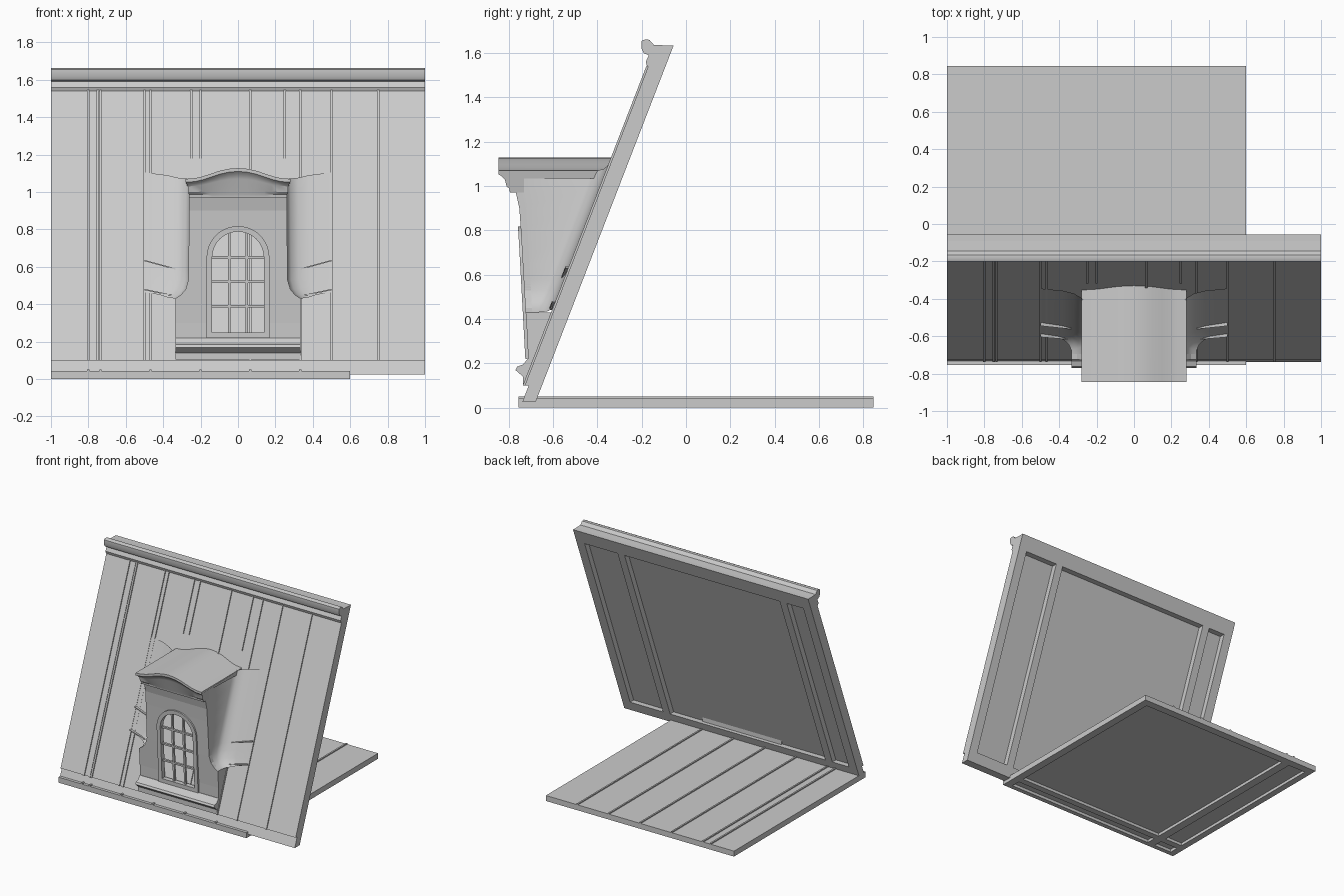
import bpy, bmesh, math

if "Cube" in bpy.data.objects:
    bpy.data.objects.remove(bpy.data.objects["Cube"])


def roof_y(z):                      # front plane of the leaning roof
    return -0.33 + 0.387 * (z - 1.128)


def lerp(table, v):
    for (a, fa), (b, fb) in zip(table, table[1:]):
        if v <= b:
            return fa + (fb - fa) * max(0, (v - a) / (b - a))
    return table[-1][1]


def wall_y(z):                      # gently flared dormer front
    return lerp([(0.1, -0.71), (0.3, -0.715), (0.5, -0.728), (0.8, -0.745), (0.9, -0.752), (0.98, -0.77)], z)


def wall_x(z):                      # dormer half width with shoulders
    return lerp([(0.1, 0.335), (0.43, 0.335), (0.45, 0.305), (0.48, 0.28), (0.53, 0.265), (1.07, 0.26)], z)


def loft(name, rows, closed=True, caps=True, smooth=None):
    bm = bmesh.new()
    grid = [[bm.verts.new(p) for p in r] for r in rows]
    n = len(rows[0])
    for a, b in zip(grid, grid[1:]):
        for i in range(n if closed else n - 1):
            j = (i + 1) % n
            bm.faces.new((a[i], a[j], b[j], b[i]))
    if closed and caps:
        bm.faces.new(grid[0])
        bm.faces.new(grid[-1])
    bmesh.ops.recalc_face_normals(bm, faces=bm.faces)
    me = bpy.data.meshes.new(name)
    bm.to_mesh(me)
    bm.free()
    ob = bpy.data.objects.new(name, me)
    bpy.context.collection.objects.link(ob)
    if smooth:
        bpy.ops.object.select_all(action='DESELECT')
        bpy.context.view_layer.objects.active = ob
        ob.select_set(True)
        bpy.ops.object.shade_smooth_by_angle(angle=math.radians(smooth))
    return ob


def slab(name, x0, x1, z0, z1, d0, d1, f=roof_y):
    """Box sheared to follow a leaning surface f; d is depth behind it."""
    return loft(name, [[(x0, f(z) + d0, z), (x1, f(z) + d0, z),
                        (x1, f(z) + d1, z), (x0, f(z) + d1, z)] for z in (z0, z1)])


def box(name, x0, x1, y0, y1, z0, z1):
    return slab(name, x0, x1, z0, z1, y0, y1, lambda z: 0)


def extrude_x(name, prof, x0, x1, smooth=None):
    return loft(name, [[(x, y, z) for y, z in prof] for x in (x0, x1)], smooth=smooth)


# Floor panel: sheet, underside frame, raised seams
box("floor_sheet", -1, 0.6, -0.755, 0.845, 0.022, 0.042)
for x0, x1 in ((-1, -0.95), (-0.8, -0.735), (0.54, 0.6)):
    box("floor_frame_side", x0, x1, -0.755, 0.845, 0, 0.022)
for y0, y1 in ((-0.755, -0.72), (-0.65, -0.6), (0.785, 0.845)):
    box("floor_frame_cross", -1, 0.6, y0, y1, 0, 0.022)
floor_seams = (-0.8, -0.735, -0.468, -0.201, 0.066, 0.333)
for x in floor_seams:
    box("floor_seam", x - 0.006, x + 0.006, -0.755, 0.845, 0.042, 0.05)

# Leaning roof: sheet, lower band, back frame
slab("roof_sheet", -1, 1, 0.1, 1.56, 0, 0.035)
slab("roof_lower_band", -1, 1, 0.025, 0.1, 0.018, 0.078)
slab("roof_top_rail", -1, 1, 1.56, 1.635, 0, 0.078)
slab("roof_back_rail_top", -1, 1, 1.53, 1.56, 0.035, 0.078)
for x0, x1 in ((-1, -0.93), (-0.79, -0.73), (0.59, 0.65), (0.93, 1)):
    slab("roof_back_stile", x0, x1, 0.1, 1.53, 0.035, 0.078)

# Standing seams; those above the dormer stop short
for x in (-0.8, -0.75, -0.735, -0.5, -0.468, 0.066, 0.333, 0.5, 0.75):
    slab("roof_seam", x - 0.006, x + 0.006, 0.1, 1.545, -0.009, 0)
for x in (-0.25, -0.201, 0.25):
    slab("roof_short_seam", x - 0.006, x + 0.006, 1.18, 1.545, -0.009, 0)

# Ridge moulding
extrude_x("ridge_moulding", [(-0.15, 1.54), (-0.175, 1.54), (-0.182, 1.56), (-0.168, 1.59), (-0.19, 1.6),
                             (-0.2, 1.62), (-0.2, 1.655), (-0.185, 1.662), (-0.165, 1.66),
                             (-0.145, 1.637), (-0.09, 1.635)], -1, 1, 35)

# Dormer front wall with arched opening
zs = [0.1, 0.2, 0.3, 0.43, 0.45, 0.48, 0.53, 0.65, 0.8, 0.9, 0.98]
wall = loft("dormer_wall", [[(s * wall_x(z), wall_y(z) + d, z) for s, d in
                             ((-1, 0), (1, 0), (1, 0.03), (-1, 0.03))] for z in zs])


def arch(r, z0, zc=0.65, n=20):
    return [(r, z0)] + [(r * math.cos(math.pi * i / n), zc + r * math.sin(math.pi * i / n))
                        for i in range(n + 1)] + [(-r, z0)]


cutter = loft("window_cutter", [[(x, y, z) for x, z in arch(0.15, 0.24)] for y in (-0.9, -0.66)])
mod = wall.modifiers.new("opening", 'BOOLEAN')
mod.operation, mod.solver, mod.object = 'DIFFERENCE', 'EXACT', cutter
bpy.context.view_layer.objects.active = wall
bpy.ops.object.modifier_apply(modifier="opening")
bpy.data.objects.remove(cutter)

# Window surround and glazing bars
ring = []
for (xi, zi), (xo, zo) in zip(arch(0.138, 0.25), arch(0.168, 0.22)):
    ring.append([(xi, wall_y(zi) + 0.025, zi), (xi, wall_y(zi) - 0.012, zi),
                 (xo, wall_y(zo) - 0.012, zo), (xo, wall_y(zo) + 0.025, zo)])
loft("window_surround", ring + ring[:1], caps=False, smooth=30)
for s in (-1, 1):
    slab("glazing_bar_vertical", s * 0.047 - 0.007, s * 0.047 + 0.007, 0.24, 0.785, 0.003, 0.02, wall_y)
for z in (0.39, 0.52, 0.65):
    slab("glazing_bar_horizontal", -0.142, 0.142, z - 0.007, z + 0.007, 0.003, 0.02, wall_y)

# Sill
extrude_x("dormer_sill", [(-0.69, 0.22), (-0.715, 0.22), (-0.735, 0.195), (-0.762, 0.185), (-0.77, 0.17),
                          (-0.735, 0.14), (-0.735, 0.105), (-0.69, 0.1)], -0.335, 0.335)

# Dormer cheeks sweeping out onto the roof, with flashing seams
for s in (-1, 1):
    rows = []
    for z in [0.43, 0.45, 0.48, 0.53, 0.58, 0.65, 0.8, 0.9, 0.98, 1.07]:
        x, yf = wall_x(z), wall_y(z)
        row = [(s * x, yf, z)]
        for t, out, lift in ((0, 0, 0.075), (0.08, 0.002, 0.045), (0.25, 0.006, 0.022),
                             (0.5, 0.02, 0.012), (1, 0.035, 0.006), (1, 0.035, -0.005)):
            zz = z + out
            row.append((s * (x + t * (0.5 - x)), roof_y(zz) - lift, zz))
        rows.append(row)
    loft("dormer_cheek", rows, closed=False, smooth=40)
    loft("dormer_base_side", [[(s * 0.335, wall_y(z), z), (s * 0.335, max(roof_y(z), wall_y(z)) + 0.01, z)]
                              for z in (0.1, 0.2, 0.3, 0.43)], closed=False)
    for z0, z1 in ((0.44, 0.475), (0.585, 0.63)):
        loft("flashing_seam", [[(s * x, roof_y(z) - 0.022, z + h) for h in (0, 0.007)]
                               + [(s * x, roof_y(z), z + h) for h in (0.007, 0)]
                               for x, z in ((0.335, z0), (0.5, z1))])

# Curved dormer roof and cornice in one sweep
hump = [(0, 0.058), (0.05, 0.054), (0.1, 0.043), (0.15, 0.026), (0.19, 0.013), (0.23, 0.004), (0.28, 0)]
rows = []
for x, h in [(-x, h) for x, h in hump[:0:-1]] + hump:
    back = roof_y(1.07 + h) + 0.02
    prof = [(back, 1.035, 1, 1), (back, 1.07, 1, 1), (-0.845, 1.07, 1, 1), (-0.845, 1.052, 1, 1),
            (-0.832, 1.045, 0.9, 0.98), (-0.817, 1.03, 0.7, 0.96), (-0.81, 1.0, 0.2, 0.95),
            (-0.797, 0.988, 0, 0.94), (-0.795, 0.972, 0, 0.94), (-0.73, 0.972, 0, 0.94), (-0.73, 1.035, 1, 0.94)]
    rows.append([(x * k, y, z + h * w) for y, z, w, k in prof])
loft("dormer_roof", rows, smooth=30)
